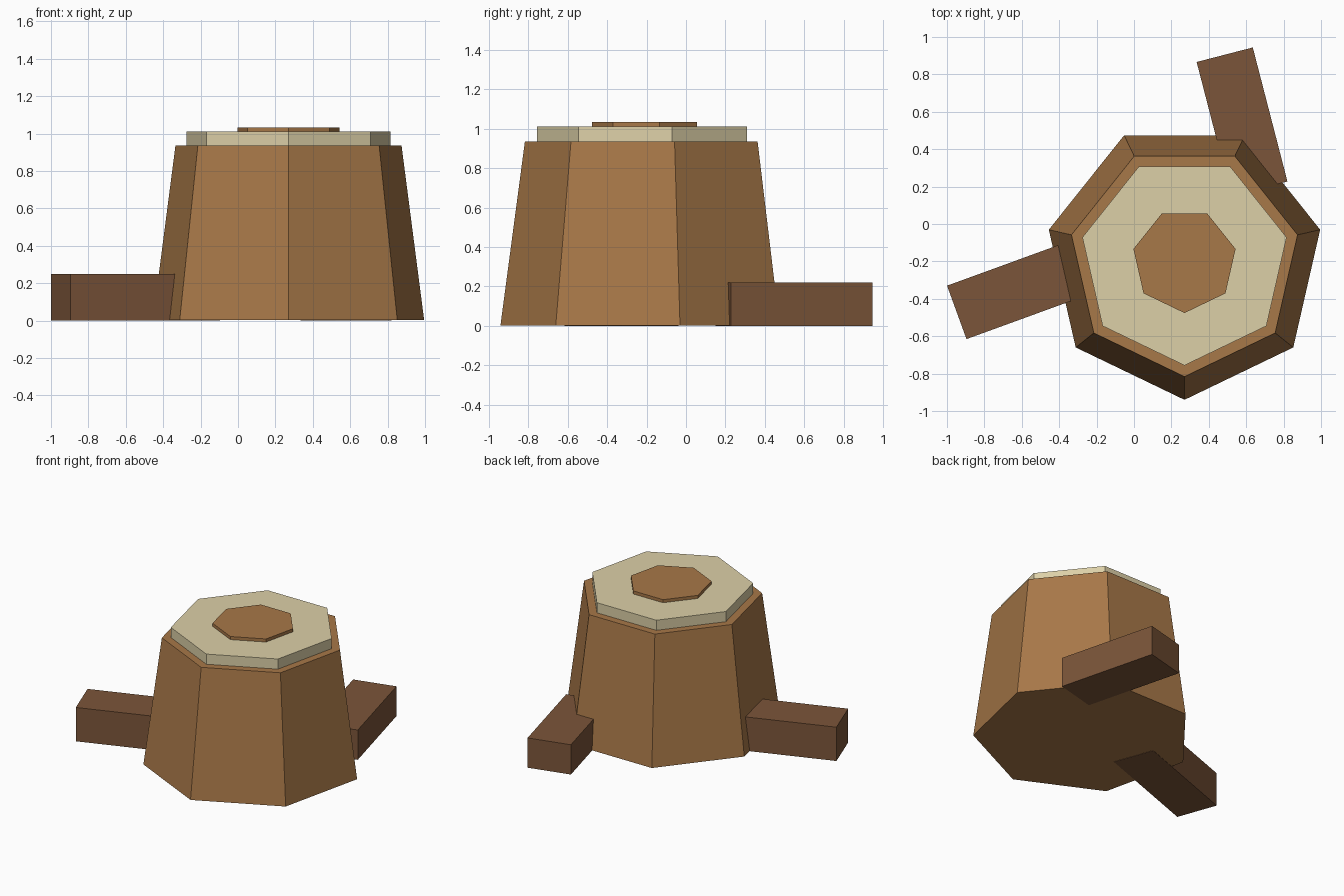
import bpy
import bmesh
import math
from mathutils import Matrix

if "Cube" in bpy.data.objects:
    bpy.data.objects.remove(bpy.data.objects["Cube"])

CX, CY = 0.27, -0.196   # stump axis
SIDES = 7


def material(name, rgb):
    mat = bpy.data.materials.new(name)
    mat.diffuse_color = (*rgb, 1.0)
    mat.use_nodes = True
    mat.node_tree.nodes["Principled BSDF"].inputs["Base Color"].default_value = mat.diffuse_color
    return mat


bark = material("bark_brown", (0.39, 0.188, 0.065))
root_brown = material("root_brown", (0.198, 0.091, 0.041))
cream = material("cut_wood_cream", (0.72, 0.63, 0.39))


def add_object(name, bm, mat):
    mesh = bpy.data.meshes.new(name)
    bm.to_mesh(mesh)
    bm.free()
    mesh.materials.append(mat)
    obj = bpy.data.objects.new(name, mesh)
    bpy.context.collection.objects.link(obj)
    return obj


def heptagon_prism(name, r_bottom, r_top, z0, z1, mat):
    """Seven-sided prism with one corner pointing to the front."""
    bm = bmesh.new()
    rings = []
    for r, z in ((r_bottom, z0), (r_top, z1)):
        ring = []
        for i in range(SIDES):
            a = -math.pi / 2 + 2 * math.pi * i / SIDES
            ring.append(bm.verts.new((CX + r * math.cos(a), CY + r * math.sin(a), z)))
        rings.append(ring)
    low, high = rings
    bm.faces.new(low[::-1])
    bm.faces.new(high)
    for i in range(SIDES):
        j = (i + 1) % SIDES
        bm.faces.new((low[i], low[j], high[j], high[i]))
    return add_object(name, bm, mat)


def root(name, outer, angle, length, width, height):
    """Box running inward from the middle of its outer end."""
    bm = bmesh.new()
    bmesh.ops.create_cube(bm, size=1.0)
    bm.transform(Matrix.Translation((outer[0], outer[1], 0))
                 @ Matrix.Rotation(math.radians(angle), 4, 'Z')
                 @ Matrix.Translation((length / 2, 0, height / 2))
                 @ Matrix.Diagonal((length, width, height, 1)))
    return add_object(name, bm, root_brown)


# Tapered trunk, pale cut surface and raised heartwood
heptagon_prism("trunk", 0.744, 0.62, 0.002, 0.935, bark)
heptagon_prism("cut_surface", 0.56, 0.56, 0.93, 1.01, cream)
heptagon_prism("heartwood", 0.28, 0.28, 1.0, 1.033, bark)

# Two roots lying on the ground
root("left_root", (-0.9475, -0.4725), 20.0, 0.85, 0.304, 0.25)
root("back_root", (0.485, 0.905), -75.5, 0.74, 0.31, 0.22)
